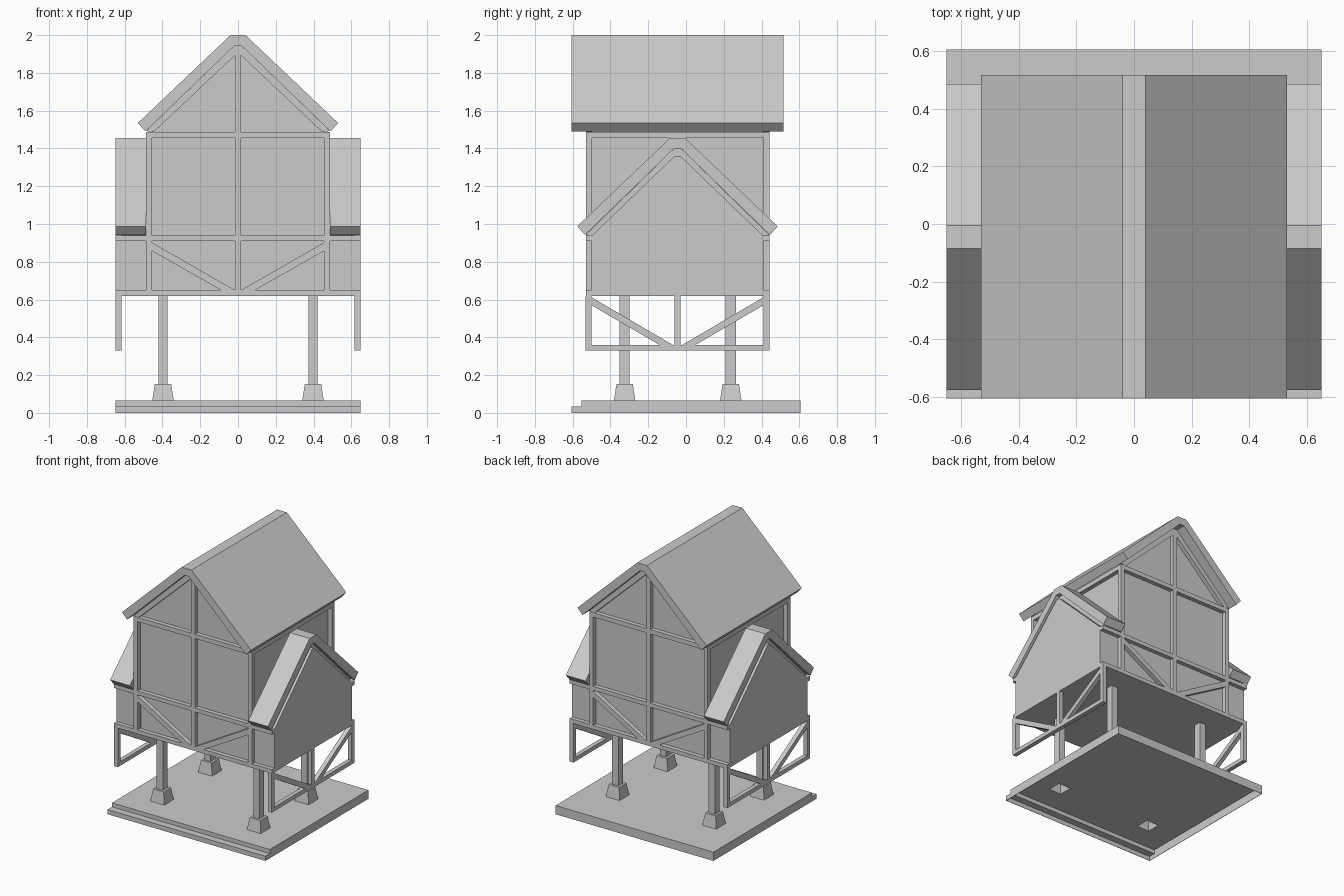
import bpy, bmesh

if "Cube" in bpy.data.objects:
    bpy.data.objects.remove(bpy.data.objects["Cube"], do_unlink=True)

grey = bpy.data.materials.new("plain_grey")
grey.use_nodes = True
grey.diffuse_color = (0.6, 0.6, 0.6, 1)
grey.node_tree.nodes["Principled BSDF"].inputs["Base Color"].default_value = (0.6, 0.6, 0.6, 1)


def finish(name, bm):
    bmesh.ops.recalc_face_normals(bm, faces=bm.faces)
    mesh = bpy.data.meshes.new(name)
    bm.to_mesh(mesh)
    bm.free()
    mesh.materials.append(grey)
    obj = bpy.data.objects.new(name, mesh)
    bpy.context.collection.objects.link(obj)
    return obj


def open_bottom(bm):
    """Remove the lowest flat face so the part becomes a shell."""
    bm.faces.ensure_lookup_table()
    low = min(bm.faces, key=lambda f: f.calc_center_median().z)
    bmesh.ops.delete(bm, geom=[low], context="FACES_ONLY")


def prism(name, points, axis, a, b, hollow=False):
    """Extrude a 2D outline (u, z) from a to b along x or y."""
    bm = bmesh.new()
    if axis == "y":
        place = lambda u, z, d: (u, d, z)
    else:
        place = lambda u, z, d: (d, u, z)
    rings = [[bm.verts.new(place(u, z, d)) for u, z in points] for d in (a, b)]
    bm.faces.new(rings[0])
    bm.faces.new(rings[1])
    n = len(points)
    for i in range(n):
        j = (i + 1) % n
        bm.faces.new((rings[0][i], rings[0][j], rings[1][j], rings[1][i]))
    bmesh.ops.recalc_face_normals(bm, faces=bm.faces)
    if hollow:
        open_bottom(bm)
    return finish(name, bm)


def thin_shell(obj):
    mod = obj.modifiers.new("thin_shell", "SOLIDIFY")
    mod.thickness, mod.offset = 0.004, -1


def box(name, x, y, z):
    return prism(name, [(x[0], z[0]), (x[1], z[0]), (x[1], z[1]), (x[0], z[1])], "y", *y)


def mirrored(half, mid=0):
    """Close a right-hand outline with its reflection about mid."""
    return [(mid + u, z) for u, z in half] + [(mid - u, z) for u, z in reversed(half)]


def span(side, a, b):
    return tuple(sorted((side * a, side * b)))


W, BAR, FLOOR = 0.649, 0.032, 0.62     # half width, timber size, floor height
POST = 0.487                           # outer face of the main block
FRONT, BACK, MID = -0.53, 0.441, -0.045
COLUMN_X = 0.397

# Stepped base, open underneath, with sockets below the front footings
slab = prism("base_slab", [(-0.605, 0), (0.605, 0), (0.605, 0.065), (-0.553, 0.065),
                           (-0.553, 0.035), (-0.605, 0.035)], "x", -W, W, hollow=True)
thin_shell(slab)
for x in (-COLUMN_X, COLUMN_X):
    cutter = box("socket_cutter", (x - 0.051, x + 0.051), (-0.376, -0.274), (0.045, 0.08))
    cutter.hide_render = True
    cutter.hide_set(True)
    cut = slab.modifiers.new("socket", "BOOLEAN")
    cut.operation, cut.object, cut.solver = "DIFFERENCE", cutter, "EXACT"

# Stilts on tapered footings, the front footings hollow
for x in (-COLUMN_X, COLUMN_X):
    for y in (-0.325, 0.237):
        box("stilt", (x - 0.025, x + 0.025), (y - 0.027, y + 0.027), (0.15, FLOOR + 0.01))
        bm = bmesh.new()
        bmesh.ops.create_cube(bm, size=1)
        for v in bm.verts:
            s = 0.086 if v.co.z > 0 else 0.114
            v.co = (x + v.co.x * s, y + v.co.y * s, 0.109 + v.co.z * 0.09)
        if y < 0:
            open_bottom(bm)
            thin_shell(finish("front_footing", bm))
        else:
            finish("back_footing", bm)

# Main block and its roof
prism("main_walls", mirrored([(POST - BAR, FLOOR), (POST - BAR, 1.51), (0.01, 1.94)]),
      "y", FRONT + BAR, BACK - BAR)
prism("main_roof", [(-0.49, 1.49), (-0.53, 1.535), (-0.04, 2), (0.04, 2), (0.53, 1.535),
                    (0.49, 1.49), (0.018, 1.945), (-0.018, 1.945)], "y", -0.605, 0.517)

# Timber framing on the front and back faces
for face, y in (("front", (FRONT, FRONT + BAR)), ("back", (BACK - BAR, BACK))):
    box(face + "_sill_beam", (-W, W), y, (FLOOR, 0.65))
    box(face + "_middle_beam", (-W, W), y, (0.91, 0.94))
    box(face + "_eave_beam", (-POST, POST), y, (1.455, 1.488))
    box(face + "_centre_post", (-0.016, 0.016), y, (FLOOR, 1.94))
    for s in (-1, 1):
        box(face + "_corner_post", span(s, POST - BAR, POST), y, (FLOOR, 1.488))
        prism(face + "_brace", [(s * 0.016, 0.65), (s * 0.09, 0.65),
                                (s * 0.457, 0.858), (s * 0.457, 0.903)], "y", *y)
        prism(face + "_rafter", [(0, 1.945), (s * 0.018, 1.945), (s * POST, 1.492),
                                 (s * 0.445, 1.488), (0, 1.908)], "y", *y)

for s in (-1, 1):
    # Side eave beams of the main block
    box("side_eave_beam", span(s, POST - BAR, POST), (FRONT, BACK), (1.455, 1.488))

    # Side wing: gabled wall, recessed rafters and roof
    prism("wing_walls", mirrored([(0.455, FLOOR), (0.455, 0.937), (0.015, 1.36)], MID),
          "x", *span(s, 0.45, W))
    for d in (-1, 1):
        prism("wing_rafter", [(MID, 1.40), (MID + d * 0.018, 1.40), (MID + d * 0.485, 0.943),
                              (MID + d * 0.455, 0.93), (MID, 1.355)], "x", *span(s, 0.487, 0.617))
    prism("wing_roof", [(MID + u, z) for u, z in
                        ((-0.49, 0.942), (-0.53, 0.988), (-0.04, 1.455), (0.04, 1.455),
                         (0.53, 0.988), (0.49, 0.942), (0.018, 1.40), (-0.018, 1.40))],
          "x", *span(s, 0.487, W))

    # Hanging braced frame under each wing
    x = span(s, W - BAR, W)
    box("frame_rail", x, (FRONT, BACK), (0.33, 0.36))
    box("frame_centre_post", x, (MID - 0.016, MID + 0.016), (0.33, FLOOR))
    for d in (-1, 1):
        box("frame_end_post", x, tuple(sorted((MID + d * 0.454, MID + d * 0.486))), (0.33, FLOOR))
        prism("frame_brace", [(MID + d * 0.025, 0.36), (MID + d * 0.095, 0.36),
                              (MID + d * 0.455, 0.57), (MID + d * 0.455, 0.612)], "x", *x)
